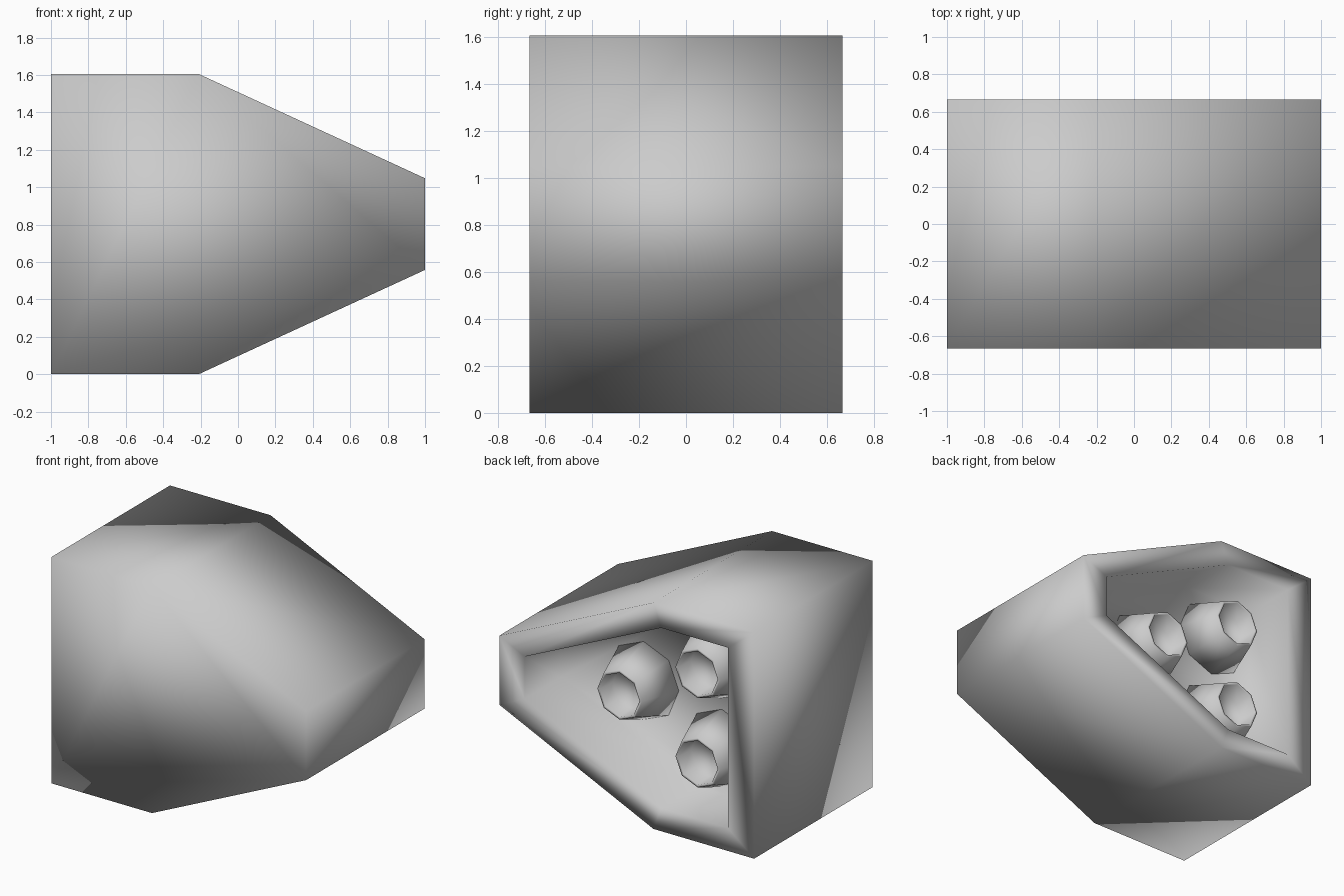
import bpy, bmesh, math

if "Cube" in bpy.data.objects:
    bpy.data.objects.remove(bpy.data.objects["Cube"])

MID_Z = 0.8025      # height of the horizontal symmetry plane
BACK = 0.665        # half depth of the body
FLOOR = 0.26        # depth position of the recess floor


def loop_object(name, loops, location=(0, 0, 0)):
    """Skin a chain of matching closed loops and cap both ends, smooth shaded."""
    bm = bmesh.new()
    rings = [[bm.verts.new(p) for p in loop] for loop in loops]
    n = len(rings[0])
    for a, b in zip(rings, rings[1:]):
        for i in range(n):
            j = (i + 1) % n
            bm.faces.new((a[i], a[j], b[j], b[i]))
    bm.faces.new(rings[0])
    bm.faces.new(rings[-1])
    bmesh.ops.recalc_face_normals(bm, faces=bm.faces)
    for f in bm.faces:
        f.smooth = True
    mesh = bpy.data.meshes.new(name)
    bm.to_mesh(mesh)
    bm.free()
    obj = bpy.data.objects.new(name, mesh)
    obj.location = location
    bpy.context.collection.objects.link(obj)
    return obj


def hexagon(half, y):
    """Mirror an upper half profile (x, height above middle) to a closed loop."""
    pts = half + [(x, -h) for x, h in reversed(half)]
    return [(x, y, MID_Z + h) for x, h in pts]


def octagon(r, y):
    return [(r * math.cos(k * math.pi / 4), y, r * math.sin(k * math.pi / 4))
            for k in range(8)]


# Wedge-shaped housing: solid front, flat rim and recess at the back
outer = [(-1, 0.8025), (-0.21, 0.8025), (1, 0.245)]
inner = [(-0.795, 0.64), (-0.27, 0.64), (0.80, 0.15)]
loop_object("housing", [hexagon(outer, -BACK), hexagon(outer, BACK),
                        hexagon(inner, BACK), hexagon(inner, FLOOR)])

# Three tapered hollow nozzles standing on the recess floor
for i, (x, dz) in enumerate([(0.15, 0), (-0.463, 0.317), (-0.463, -0.317)]):
    loop_object(f"nozzle_{i + 1}",
                [octagon(0.28, FLOOR - 0.01), octagon(0.175, 0.53),
                 octagon(0.157, 0.53), octagon(0.145, 0.40)],
                (x, 0, MID_Z + dz))
